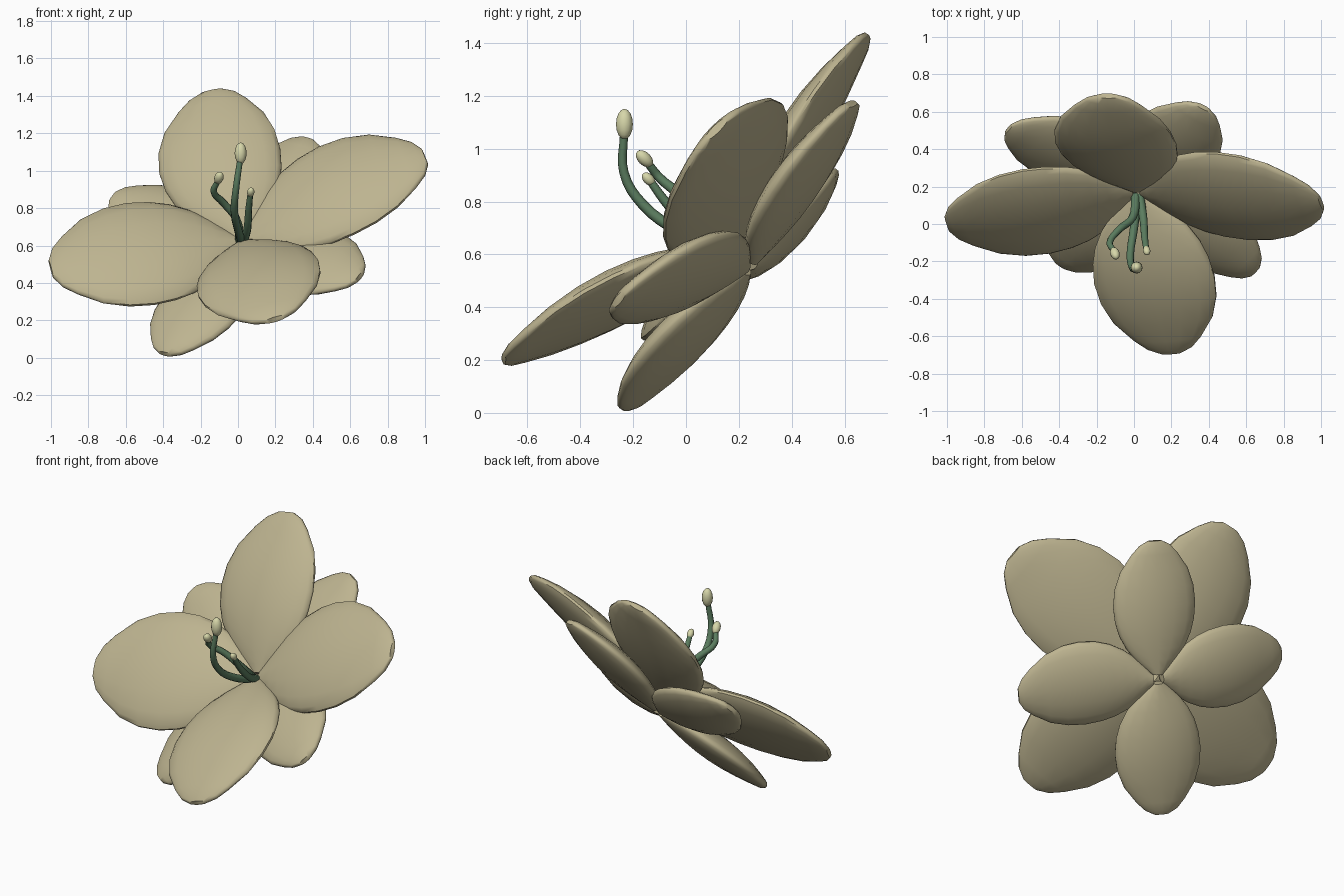
import bpy, bmesh, math
from mathutils import Vector

if "Cube" in bpy.data.objects:
    bpy.data.objects.remove(bpy.data.objects["Cube"])


def material(name, rgb):
    m = bpy.data.materials.new(name)
    m.diffuse_color = (*rgb, 1)
    m.use_nodes = True
    m.node_tree.nodes["Principled BSDF"].inputs["Base Color"].default_value = m.diffuse_color
    return m


CREAM = material("petal cream", (0.51, 0.455, 0.28))
GREEN = material("stem green", (0.105, 0.205, 0.115))
PALE = material("pollen pale", (0.68, 0.68, 0.40))

# Half-width along a petal: (position, share of the full half-width)
OUTLINE = [(0, .13), (.05, .30), (.12, .52), (.2, .71), (.3, .87), (.4, .96), (.52, 1), (.65, .96),
           (.78, .82), (.9, .56), (.965, .37), (1, .16)]
ACROSS = [-1, -.93, -.75, -.4, 0, .4, .75, .93, 1]


def finish(bm, name, mat):
    bmesh.ops.recalc_face_normals(bm, faces=bm.faces)
    me = bpy.data.meshes.new(name)
    bm.to_mesh(me)
    bm.free()
    me.materials.append(mat)
    ob = bpy.data.objects.new(name, me)
    bpy.context.collection.objects.link(ob)
    bpy.context.view_layer.objects.active = ob
    ob.select_set(True)
    bpy.ops.object.shade_smooth_by_angle(angle=math.radians(50))
    ob.select_set(False)
    return ob


def skin(bm, rings):
    """Join a list of closed vertex rings into a capped tube."""
    loops = [[bm.verts.new(p) for p in r] for r in rings]
    for a, b in zip(loops, loops[1:]):
        for i in range(len(a)):
            j = (i + 1) % len(a)
            bm.faces.new((a[i], a[j], b[j], b[i]))
    bm.faces.new(loops[0])
    bm.faces.new(loops[-1])


def petal(name, base, tip, half_width, bulge, arch, facing=(-.17, -.68, .72), sway=0):
    """Leaf-shaped cushion from base to tip; sway bends it sideways."""
    base, tip, facing = Vector(base), Vector(tip), Vector(facing)
    along = (tip - base).normalized()
    base += along * 0.025
    up = (facing - along * facing.dot(along)).normalized()
    side = up.cross(along)
    rings = []
    for t, w in OUTLINE:
        s = math.sin(math.pi * (0.1 + 0.83 * t)) * (1 if t < 1 else 0.5)
        mid = base.lerp(tip, t) + (up * arch + side * sway) * 4 * t * (1 - t)

        def pt(u, sign):
            h = 0.007 + bulge * s * (1 - u * u) ** 0.7
            return mid + side * u * w * half_width + up * sign * h
        rings.append([pt(u, 1) for u in ACROSS] + [pt(u, -1) for u in reversed(ACROSS)])
    bm = bmesh.new()
    skin(bm, rings)
    return finish(bm, name, CREAM)


# Large inner petals
CENTRE = (.02, .18, .615)
petal("inner_petal_top", CENTRE, (-.14, .685, 1.425), .33, .078, .022, sway=.03)
petal("inner_petal_right", CENTRE, (1, .115, 1.075), .34, .078, .022, facing=(-.17, -.73, .66), sway=.03)
petal("inner_petal_bottom", CENTRE, (.2, -.69, .205), .335, .078, .03)
petal("inner_petal_left", CENTRE, (-1, 0, .475), .355, .078, .022, facing=(-.17, -.79, .6))

# Smaller outer petals behind
BACK = (.02, .235, .56)
petal("outer_petal_upper_right", BACK, (.37, .625, 1.17), .245, .07, .012, sway=-.008)
petal("outer_petal_upper_left", BACK, (-.67, .51, .86), .245, .07, -.015)
petal("outer_petal_lower_left", BACK, (-.39, -.22, .02), .25, .075, .01, facing=(-.28, -.66, .69), sway=.01)
petal("outer_petal_lower_right", BACK, (.65, -.255, .43), .25, .072, .01, sway=.025)


def stamen(name, pts, anther, axis, radius, length):
    """Bent tapering filament with an oval anther on its end."""
    cu = bpy.data.curves.new(name + "_filament", "CURVE")
    cu.dimensions = "3D"
    cu.bevel_depth = 0.022
    cu.bevel_resolution = 2
    cu.resolution_u = 4
    cu.use_fill_caps = True
    sp = cu.splines.new("BEZIER")
    sp.bezier_points.add(len(pts) - 1)
    for i, (b, p) in enumerate(zip(sp.bezier_points, pts)):
        b.co = p
        b.handle_left_type = b.handle_right_type = "AUTO"
        b.radius = 1.1 - 0.4 * i / (len(pts) - 1)
    cu.materials.append(GREEN)
    ob = bpy.data.objects.new(name + "_filament", cu)
    bpy.context.collection.objects.link(ob)
    bm = bmesh.new()
    bmesh.ops.create_uvsphere(bm, u_segments=12, v_segments=8, radius=1)
    q = Vector((0, 0, 1)).rotation_difference(Vector(axis))
    for v in bm.verts:
        v.co = Vector(anther) + q @ Vector((v.co.x * radius, v.co.y * radius, v.co.z * length))
    finish(bm, name + "_anther", PALE)


# Three stamens rising from the centre
stamen("tall_stamen", [(.02, .15, .62), (0, -.02, .685), (-.02, -.165, .79), (-.01, -.235, .91), (.01, -.235, 1.05)],
       (.014, -.233, 1.093), (0, 0, 1), .032, .058)
stamen("left_stamen", [(.01, .15, .62), (-.01, .03, .745), (-.08, -.03, .83), (-.13, -.1, .89), (-.11, -.14, .94)],
       (-.102, -.157, .962), (.2, -.6, .6), .025, .04)
stamen("right_stamen", [(.03, .15, .62), (.05, .03, .69), (.057, -.07, .79), (.065, -.13, .87)],
       (.068, -.142, .885), (.1, -.6, .6), .02, .03)
